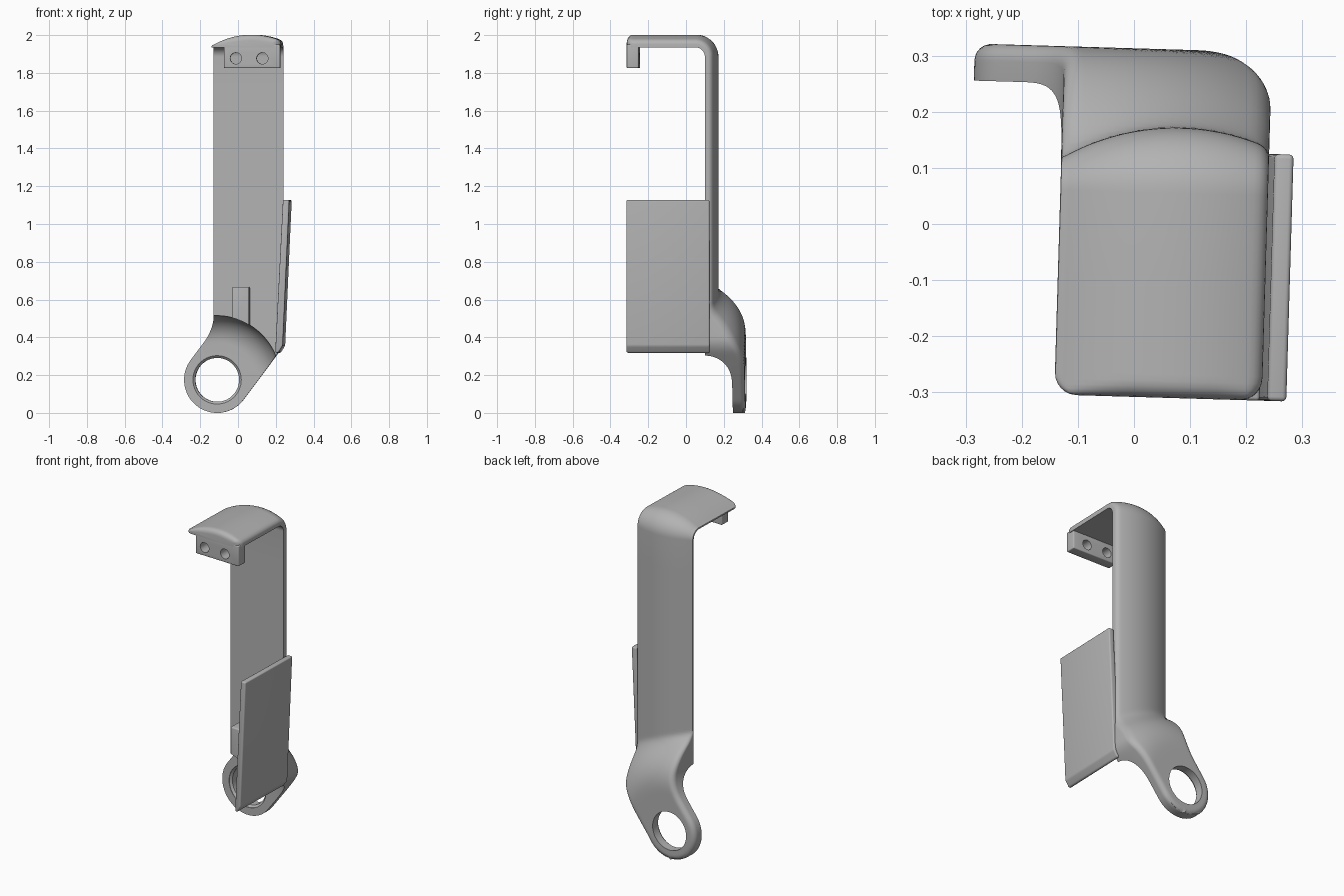
import bpy, bmesh, math
from mathutils import Vector

if "Cube" in bpy.data.objects:
    bpy.data.objects.remove(bpy.data.objects["Cube"], do_unlink=True)

grey = bpy.data.materials.new("plain grey")
grey.use_nodes = True
grey.diffuse_color = (0.45, 0.45, 0.45, 1)
grey.node_tree.nodes["Principled BSDF"].inputs["Base Color"].default_value = (0.45, 0.45, 0.45, 1)

TILT = math.radians(-1.7)
RING_X, RING_Z, RING_R = -0.118, 0.175, 0.175
LEFT, RIGHT = -0.133, 0.237
INNER, SHELF, BEND = 0.107, 1.935, 0.05
FRONT = -0.308


def make_object(name, bm):
    bmesh.ops.recalc_face_normals(bm, faces=bm.faces)
    mesh = bpy.data.meshes.new(name)
    bm.to_mesh(mesh)
    bm.free()
    obj = bpy.data.objects.new(name, mesh)
    bpy.context.collection.objects.link(obj)
    mesh.materials.append(grey)
    return obj


def activate(obj):
    bpy.ops.object.select_all(action='DESELECT')
    obj.select_set(True)
    bpy.context.view_layer.objects.active = obj


def modify(obj, kind, **settings):
    mod = obj.modifiers.new(kind.title(), kind)
    for key, value in settings.items():
        setattr(mod, key, value)
    activate(obj)
    bpy.ops.object.modifier_apply(modifier=mod.name)


def finish(obj):
    obj.rotation_euler.z = TILT
    activate(obj)
    bpy.ops.object.shade_smooth_by_angle(angle=math.radians(35))


def prism(name, outline, y0, y1, bevel):
    """Extrude an x-z outline along y and round its edges."""
    bm = bmesh.new()
    face = bm.faces.new([bm.verts.new((x, y0, z)) for x, z in outline])
    ext = bmesh.ops.extrude_face_region(bm, geom=[face])
    moved = [v for v in ext["geom"] if isinstance(v, bmesh.types.BMVert)]
    bmesh.ops.translate(bm, verts=moved, vec=(0, y1 - y0, 0))
    obj = make_object(name, bm)
    modify(obj, 'BEVEL', width=bevel, segments=4, limit_method='ANGLE')
    return obj


def rect(x0, x1, z0, z1):
    return [(x0, z0), (x1, z0), (x1, z1), (x0, z1)]


def lathe(name, profile, x, z, steps=96):
    """Closed (radius, y) profile turned about a y axis; used as a cutter."""
    bm = bmesh.new()
    rings = []
    for r, y in profile:
        rings.append([bm.verts.new((x + r * math.cos(2 * math.pi * i / steps), y,
                                    z + r * math.sin(2 * math.pi * i / steps)))
                      for i in range(steps)])
    for a, b in zip(rings, rings[1:]):
        for i in range(steps):
            j = (i + 1) % steps
            bm.faces.new((a[i], a[j], b[j], b[i]))
    bm.faces.new(rings[0])
    bm.faces.new(rings[-1])
    obj = make_object(name, bm)
    obj.hide_render = True
    return obj


def cut(obj, cutter):
    modify(obj, 'BOOLEAN', operation='DIFFERENCE', solver='EXACT', object=cutter)


def smooth_min(a, b, k):
    h = max(k - abs(a - b), 0) / k
    return min(a, b) - h * h * k / 4


# Front outline: strap above, tangent lines down to the ring
def left_edge(z):
    if z < RING_Z + 0.6 * RING_R:
        return RING_X - math.sqrt(max(RING_R ** 2 - (z - RING_Z) ** 2, 0))
    line = RING_X - 0.8 * RING_R + 0.75 * (z - RING_Z - 0.6 * RING_R)
    return smooth_min(line, LEFT, 0.06)


def right_edge(z):
    if z < RING_Z - 0.6 * RING_R:
        return RING_X + math.sqrt(max(RING_R ** 2 - (z - RING_Z) ** 2, 0))
    line = RING_X + 0.8 * RING_R + 0.75 * (z - RING_Z + 0.6 * RING_R)
    return smooth_min(line, RIGHT, 0.03)


def back_height(x, z):
    """Thickness behind the flat inner face: curved strap blended into the ring dome."""
    arc = math.sqrt(0.405 ** 2 - (x - 0.08) ** 2) - 0.405 + 0.067
    r = math.hypot(x - RING_X, z - RING_Z)
    dome = 0.206 - 0.054 * (max(r - 0.22, 0) / 0.18) ** 2.6
    return max(-smooth_min(-arc, -dome, 0.05), 0.01)


low_z = [0.0006 + 0.07 * (i / 12) ** 2 for i in range(13)]
low_z += [0.0706 + 0.68 * i / 48 for i in range(1, 49)]
outline = [Vector((edge(z), z)) for z in low_z for edge in (left_edge, right_edge)]
outline += [Vector((edge(0.07 + i * 0.003), 0.07 + i * 0.003))
            for i in range(160) for edge in (left_edge, right_edge)]

# Stations along the path: (origin y, origin z, outward angle, outline z, distance to end)
stations = [(INNER, z, 0, z, 1) for z in low_z]
bend_z = SHELF - BEND
stations += [(INNER, 0.75 + (bend_z - 0.75) * i / 6, 0, 1.5, 1) for i in range(1, 6)]
for i in range(13):
    a = math.pi / 2 * i / 12
    stations.append((INNER - BEND + BEND * math.cos(a), bend_z + BEND * math.sin(a), a, 1.5, 1))
for e in (0.2, 0.042, 0.03, 0.02, 0.012, 0.006, 0.002, 0):
    stations.append((FRONT + e, SHELF, math.pi / 2, 1.5, e))

# Body: strap, bend, top shelf and ring plate in one loft
bm = bmesh.new()
rows, N, CORNER = [], 30, 0.04
for oy, oz, ang, z, end in stations:
    inset = CORNER - math.sqrt(CORNER ** 2 - max(CORNER - end, 0) ** 2)
    x0, x1 = left_edge(z) + inset, right_edge(z) - inset
    row = [bm.verts.new((x0, oy, oz))]
    for i in range(N + 1):
        x = x0 + (x1 - x0) * (0.5 - 0.5 * math.cos(math.pi * i / N))
        d = min(x - x0, x1 - x, end)
        if z < 0.74 and 0 < i < N:
            p = Vector((x, z))
            d = min(d, min((q - p).length for q in outline))
        t = back_height(x, z)
        rad = min(0.03, t / 2)
        t -= rad - math.sqrt(max(rad ** 2 - max(rad - d, 0) ** 2, 0))
        row.append(bm.verts.new((x, oy + t * math.cos(ang), oz + t * math.sin(ang))))
    row.append(bm.verts.new((x1, oy, oz)))
    rows.append(row)
for a, b in zip(rows, rows[1:]):
    for i in range(len(a)):
        j = (i + 1) % len(a)
        bm.faces.new((a[i], a[j], b[j], b[i]))
bm.faces.new(rows[0])
bm.faces.new(rows[-1])
body = make_object("strap_and_ring", bm)

# Rounded scoop in front of the ring, and the chamfered ring hole
scoop_profile = [(0.01, -0.2), (0.34, -0.2)]
scoop_profile += [(0.2 + 0.14 * math.cos(math.pi / 2 * i / 14),
                   INNER + 0.14 * math.sin(math.pi / 2 * i / 14)) for i in range(15)]
scoop_profile.append((0.01, INNER + 0.14))
scoop = lathe("scoop_cutter", scoop_profile, RING_X, RING_Z, 128)
hole = lathe("ring_hole_cutter", [(0.128, 0.1), (0.128, 0.25), (0.116, 0.262), (0.116, 0.4)],
             RING_X, RING_Z)
cut(body, scoop)
cut(body, hole)
finish(body)

# Small peg on the inner wall, trimmed by the scoop
peg = prism("peg", rect(-0.032, 0.06, 0.4, 0.667), -0.03, INNER + 0.004, 0.008)
cut(peg, scoop)
finish(peg)

# Leaning side plate
plate = prism("side_plate", [(0.206, 0.318), (0.222, 0.318), (0.246, 0.355),
                             (0.281, 1.127), (0.247, 1.127)], FRONT, 0.132, 0.012)
finish(plate)

# Front lip with two screw holes
lip = prism("front_lip", rect(-0.066, 0.233, 1.825, 1.95), FRONT, -0.245, 0.006)
for x in (-0.002, 0.138):
    screw = lathe("screw_hole_cutter", [(0.03, -0.4), (0.03, -0.2)], x, 1.877, 32)
    cut(lip, screw)
    bpy.data.objects.remove(screw, do_unlink=True)
finish(lip)

for cutter in (scoop, hole):
    bpy.data.objects.remove(cutter, do_unlink=True)
